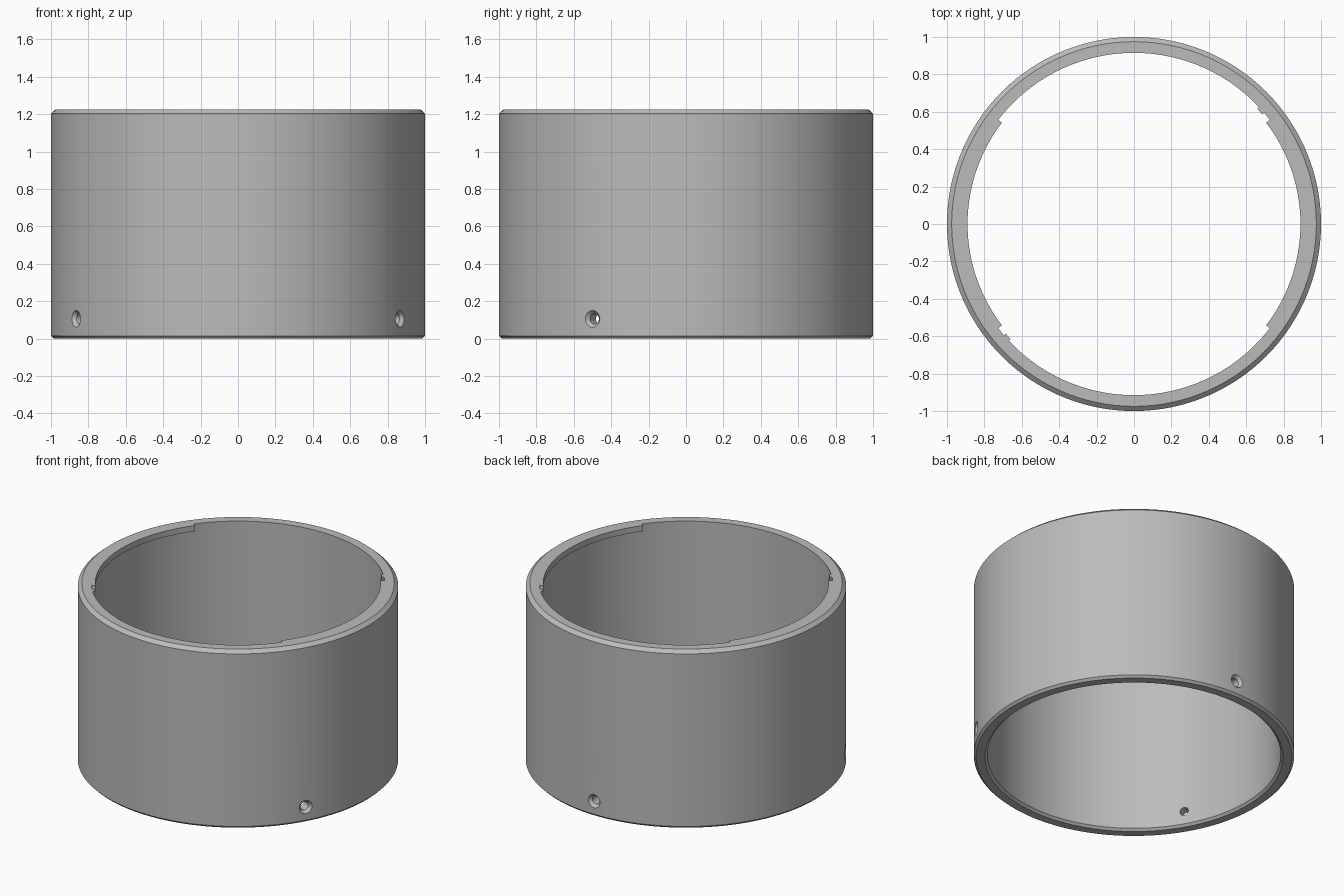
import bpy, bmesh
from math import cos, sin, radians, pi
from mathutils import Matrix, Vector

cube = bpy.data.objects.get("Cube")
if cube:
    bpy.data.objects.remove(cube, do_unlink=True)

HEIGHT, BORE, SEGMENTS = 1.225, 0.915, 120

grey = bpy.data.materials.new("satin grey")
grey.use_nodes = True
colour = (0.5, 0.5, 0.5, 1)
grey.diffuse_color = colour
grey.node_tree.nodes["Principled BSDF"].inputs["Base Color"].default_value = colour


def finish(bm, name):
    bmesh.ops.recalc_face_normals(bm, faces=bm.faces)
    mesh = bpy.data.meshes.new(name)
    bm.to_mesh(mesh)
    bm.free()
    mesh.materials.append(grey)
    obj = bpy.data.objects.new(name, mesh)
    bpy.context.collection.objects.link(obj)
    return obj


def sweep(bm, profile, start, end, steps):
    """Turn a closed (radius, z) profile about z; cap it unless it is a full turn."""
    full = end - start >= 360
    rings = []
    for i in range(steps if full else steps + 1):
        a = radians(start + (end - start) * i / steps)
        rings.append([bm.verts.new((r * cos(a), r * sin(a), z)) for r, z in profile])
    n = len(profile)
    for i in range(steps):
        a, b = rings[i], rings[(i + 1) % len(rings)]
        for j in range(n):
            k = (j + 1) % n
            bm.faces.new((a[j], b[j], b[k], a[k]))
    if not full:
        bm.faces.new(rings[0])
        bm.faces.new(rings[-1])


def block(inner, low):
    outer = BORE + 0.02
    return [(inner, low), (outer, low), (outer, HEIGHT), (inner, HEIGHT)]


# Sleeve with chamfered rims
bm = bmesh.new()
sweep(bm, [(0.93, 0), (0.985, 0), (1, 0.015), (1, 1.203), (0.975, HEIGHT),
           (BORE, HEIGHT), (BORE, 0.015)], 0, 360, SEGMENTS)
sleeve = finish(bm, "sleeve")

# Bayonet lips and small stops, repeated on opposite sides
bm = bmesh.new()
for turn in (0, 180):
    sweep(bm, block(0.89, HEIGHT - 0.04), turn - 37.5, turn + 37.5, 25)
    sweep(bm, block(0.902, HEIGHT - 0.04), turn + 40.5, turn + 43, 1)
lips = finish(bm, "bayonet_lips")

# Countersunk radial screw holes
bm = bmesh.new()
for angle in (-30, 90, 210):
    a = radians(angle)
    place = (Matrix.Rotation(a, 4, 'Z') @ Matrix.Translation((0, 0, 0.105))
             @ Matrix.Rotation(pi / 2, 4, 'Y'))
    rings = []
    for r, d in ((0.028, 0.85), (0.028, 0.98), (0.063, 1.02)):
        rings.append([bm.verts.new(place @ Vector((r * cos(t * pi / 12), r * sin(t * pi / 12), d)))
                      for t in range(24)])
    for low, high in zip(rings, rings[1:]):
        for t in range(24):
            u = (t + 1) % 24
            bm.faces.new((low[t], low[u], high[u], high[t]))
    bm.faces.new(rings[0])
    bm.faces.new(rings[-1])
holes = finish(bm, "screw_hole_cutter")
holes.hide_render = True

# Merge the lips, cut the holes
bpy.context.view_layer.objects.active = sleeve
for tool, operation in ((lips, 'UNION'), (holes, 'DIFFERENCE')):
    mod = sleeve.modifiers.new(tool.name, 'BOOLEAN')
    mod.object, mod.operation, mod.solver = tool, operation, 'EXACT'
    bpy.ops.object.modifier_apply(modifier=mod.name)
    bpy.data.objects.remove(tool, do_unlink=True)

bpy.ops.object.select_all(action='DESELECT')
sleeve.select_set(True)
bpy.ops.object.shade_smooth_by_angle(angle=radians(25))
